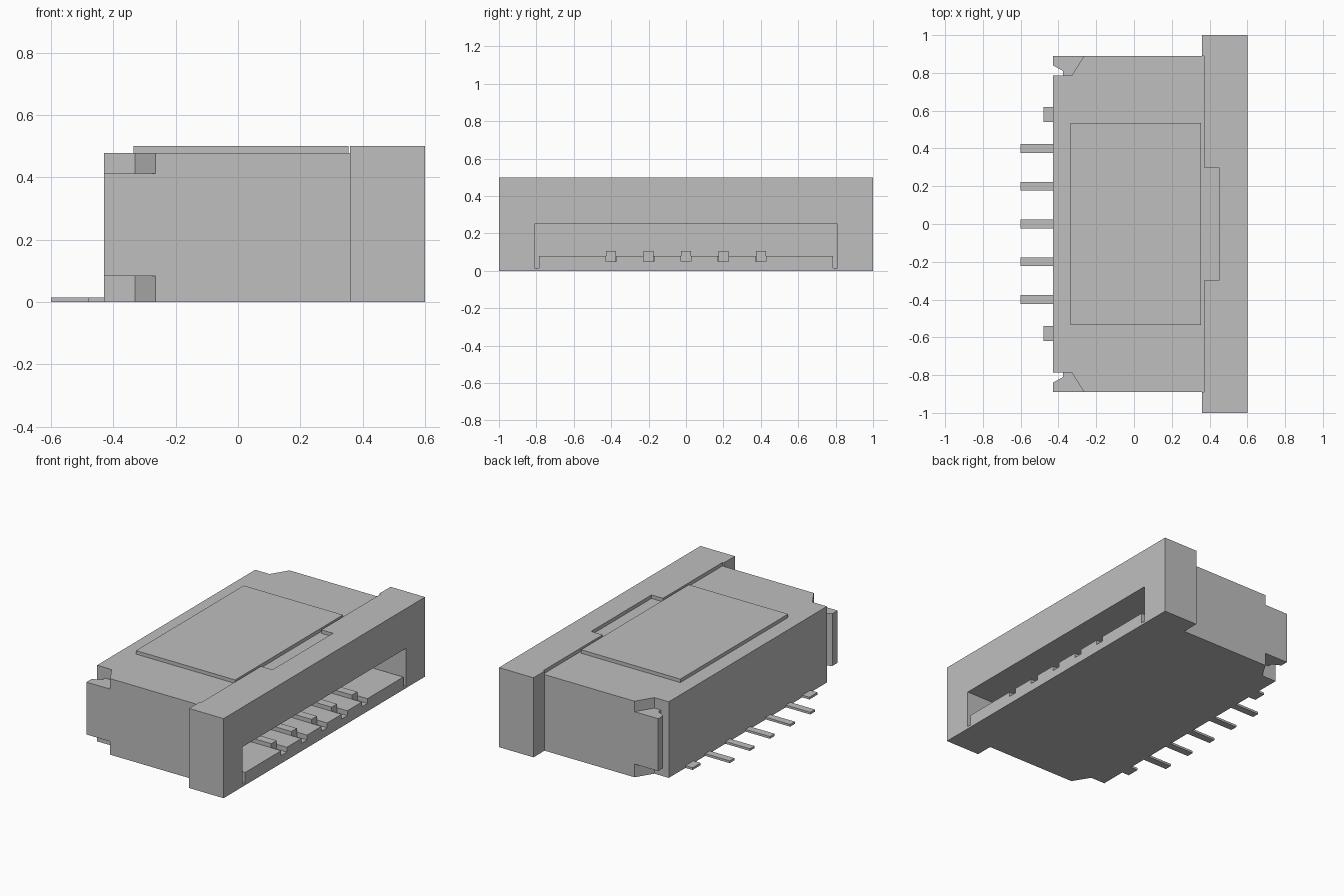
import bpy
import bmesh

default = bpy.data.objects.get("Cube")
if default:
    bpy.data.objects.remove(default, do_unlink=True)

grey = bpy.data.materials.new("light_grey")
grey.use_nodes = True
colour = (0.52, 0.52, 0.52, 1)
grey.diffuse_color = colour
grey.node_tree.nodes["Principled BSDF"].inputs["Base Color"].default_value = colour


def prism(name, outline, z0, z1):
    """Extrude a flat outline from z0 up to z1."""
    bm = bmesh.new()
    face = bm.faces.new([bm.verts.new((x, y, z0)) for x, y in outline])
    top = bmesh.ops.extrude_face_region(bm, geom=[face])["geom"]
    verts = [v for v in top if isinstance(v, bmesh.types.BMVert)]
    bmesh.ops.translate(bm, verts=verts, vec=(0, 0, z1 - z0))
    bmesh.ops.recalc_face_normals(bm, faces=bm.faces)
    mesh = bpy.data.meshes.new(name)
    bm.to_mesh(mesh)
    bm.free()
    mesh.materials.append(grey)
    obj = bpy.data.objects.new(name, mesh)
    bpy.context.collection.objects.link(obj)
    return obj


def box(name, x0, x1, y0, y1, z0, z1):
    return prism(name, [(x0, y0), (x1, y0), (x1, y1), (x0, y1)], z0, z1)


def combine(target, tool, operation):
    """Apply a boolean and discard the tool."""
    mod = target.modifiers.new(operation, "BOOLEAN")
    mod.operation = operation
    mod.solver = "EXACT"
    mod.object = tool
    bpy.context.view_layer.objects.active = target
    bpy.ops.object.modifier_apply(modifier=mod.name)
    bpy.data.objects.remove(tool, do_unlink=True)


def cut(*size):
    combine(housing, box("cutter", *size), "DIFFERENCE")


# Housing body with hooked rear corners
TOP = 0.478
half = [(0.5, 0.89), (-0.43, 0.89), (-0.43, 0.84), (-0.375, 0.81),
        (-0.375, 0.785), (-0.43, 0.785)]
housing = prism("housing", half + [(x, -y) for x, y in reversed(half)], 0, TOP)

# Corner reliefs above and below each hook
relief = [(-0.33, 0.785), (-0.265, 0.89), (-0.265, 0.95), (-0.5, 0.95), (-0.5, 0.785)]
for side in (-1, 1):
    for z0, z1 in ((-0.1, 0.083), (0.412, 0.6)):
        cutter = prism("cutter", [(x, side * y) for x, y in relief], z0, z1)
        combine(housing, cutter, "DIFFERENCE")

# Wide front flange with its top recess and rear groove
combine(housing, box("flange", 0.36, 0.6, -1, 1, 0, 0.5), "UNION")
cut(0.35, 0.37, -0.89, 0.89, TOP, 0.6)
cut(0.35, 0.45, -0.3, 0.3, TOP, 0.6)

# Cable slot with a channel down each side
BACK = -0.25
cut(BACK, 0.7, -0.81, 0.81, 0.08, 0.25)
for side in (-1, 1):
    y0, y1 = sorted((side * 0.785, side * 0.81))
    cut(BACK, 0.7, y0, y1, 0.015, 0.1)

# Contacts in floor notches, with matching solder pins
for i in range(5):
    y = (i - 2) * 0.2
    cut(0.3, 0.7, y - 0.028, y + 0.028, 0.05, 0.1)
    box(f"contact_{i + 1}", BACK - 0.02, 0.53, y - 0.027, y + 0.027, 0.05, 0.105)
    box(f"solder_pin_{i + 1}", -0.6, -0.41, y - 0.023, y + 0.023, 0, 0.014)

# Anchor tabs
for name, y in (("left_anchor_tab", 0.58), ("right_anchor_tab", -0.58)):
    box(name, -0.48, -0.41, y - 0.04, y + 0.04, 0, 0.014)

# Raised pad on top
box("top_pad", -0.335, 0.355, -0.535, 0.535, TOP - 0.01, 0.5)
